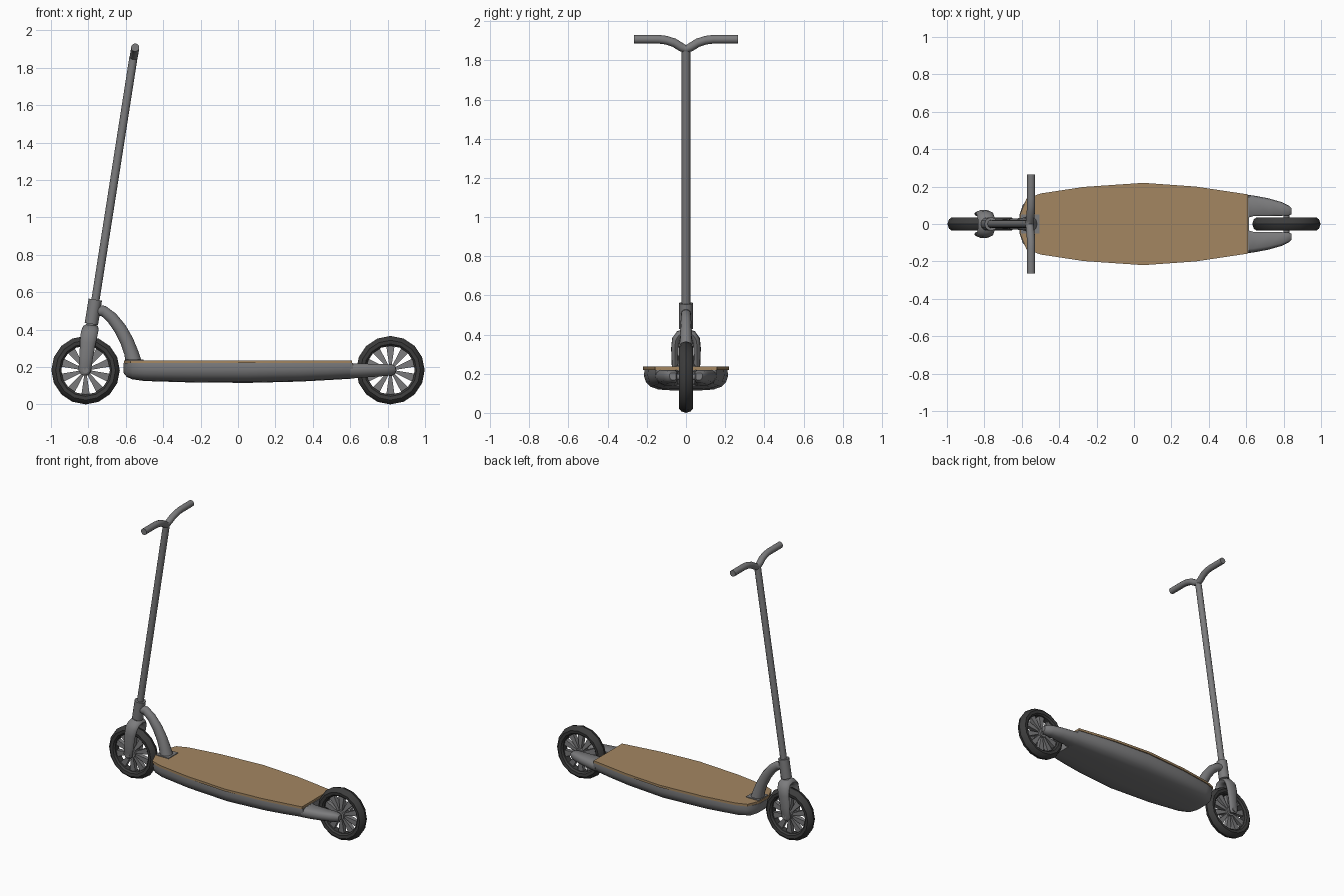
import bpy, bmesh, math
from mathutils import Vector

if "Cube" in bpy.data.objects:
    bpy.data.objects.remove(bpy.data.objects["Cube"])


def material(name, rgb):
    m = bpy.data.materials.new(name)
    m.use_nodes = True
    m.diffuse_color = (*rgb, 1)
    bsdf = next(n for n in m.node_tree.nodes if n.type == "BSDF_PRINCIPLED")
    bsdf.inputs["Base Color"].default_value = (*rgb, 1)
    return m


METAL = material("grey metal", (0.2, 0.2, 0.205))
RUBBER = material("dark rubber", (0.045, 0.045, 0.045))
WOOD = material("wood", (0.37, 0.24, 0.12))


def finish(name, bm, mat, angle=40):
    bmesh.ops.recalc_face_normals(bm, faces=bm.faces)
    mesh = bpy.data.meshes.new(name)
    bm.to_mesh(mesh)
    bm.free()
    mesh.materials.append(mat)
    ob = bpy.data.objects.new(name, mesh)
    bpy.context.collection.objects.link(ob)
    bpy.ops.object.select_all(action="DESELECT")
    ob.select_set(True)
    bpy.context.view_layer.objects.active = ob
    bpy.ops.object.shade_smooth_by_angle(angle=math.radians(angle))
    return ob


def loft(name, rings, mat, angle=40, closed=False):
    """Skin a row of equal point rings; cap the ends unless it closes on itself."""
    bm = bmesh.new()
    rows = [[bm.verts.new(p) for p in ring] for ring in rings]
    n = len(rows[0])
    pairs = list(zip(rows, rows[1:]))
    if closed:
        pairs.append((rows[-1], rows[0]))
    else:
        bm.faces.new(rows[0])
        bm.faces.new(rows[-1])
    for a, b in pairs:
        for i in range(n):
            j = (i + 1) % n
            bm.faces.new((a[i], a[j], b[j], b[i]))
    return finish(name, bm, mat, angle)


def tube(name, path, radii, side, sides=12, mat=METAL):
    """Sweep an ellipse: radii are (along side, across side) for each point."""
    pts = [Vector(p) for p in path]
    rings = []
    for i, p in enumerate(pts):
        t = (pts[min(i + 1, len(pts) - 1)] - pts[max(i - 1, 0)]).normalized()
        s = Vector(side)
        u = (s - t * s.dot(t)).normalized()
        v = t.cross(u)
        ru, rv = radii[i] if isinstance(radii, list) else (radii, radii)
        angles = [math.tau * k / sides for k in range(sides)]
        rings.append([p + u * ru * math.cos(a) + v * rv * math.sin(a) for a in angles])
    return loft(name, rings, mat)


# Wheels: lathed tyre, hub, axle and ten flared spokes
def wheel(name, cx, cz=0.183):
    half = [(0.13, 0.022), (0.14, 0.033), (0.16, 0.036), (0.175, 0.024)]
    profile = half + [(0.183, 0)] + [(r, -y) for r, y in reversed(half)]
    steps = 16
    rings = []
    for k in range(steps):
        a = math.tau * k / steps
        rings.append([(cx + r * math.sin(a), y, cz + r * math.cos(a)) for r, y in profile])
    loft(name + "_tyre", rings, RUBBER, 35, closed=True)
    tube(name + "_hub", [(cx, -0.03, cz), (cx, 0.03, cz)], 0.032, (1, 0, 0))
    tube(name + "_axle", [(cx, -0.07, cz), (cx, 0.07, cz)], 0.016, (1, 0, 0))
    bm = bmesh.new()
    for k in range(10):
        a = math.tau * k / 10
        out = Vector((math.sin(a), 0, math.cos(a)))
        across = Vector((out.z, 0, -out.x))
        ends = []
        for r, w, d in ((0.02, 0.006, 0.018), (0.136, 0.023, 0.012)):
            c = Vector((cx, 0, cz)) + out * r
            ends.append([bm.verts.new(c + across * w * s + Vector((0, d * t, 0)))
                         for s, t in ((1, 1), (-1, 1), (-1, -1), (1, -1))])
        for i in range(4):
            j = (i + 1) % 4
            bm.faces.new((ends[0][i], ends[0][j], ends[1][j], ends[1][i]))
        bm.faces.new(ends[0])
        bm.faces.new(ends[1])
    finish(name + "_spokes", bm, METAL, 20)


wheel("front_wheel", -0.815)
wheel("rear_wheel", 0.815)

# Wooden deck board
outline = [(-0.61, 0.05), (-0.575, 0.135), (-0.5, 0.163), (-0.27, 0.198),
           (0.05, 0.22), (0.33, 0.2), (0.61, 0.158)]
edge = outline + [(x, -y) for x, y in reversed(outline)]
loft("deck_board", [[(x, y, z) for x, y in edge] for z in (0.22, 0.236)], WOOD, 20)

# Hull below the board: x, half width, underside height
stations = [(-0.612, 0.05, 0.168), (-0.595, 0.1, 0.147), (-0.565, 0.138, 0.134),
            (-0.5, 0.16, 0.125), (-0.27, 0.194, 0.118), (0.05, 0.215, 0.115),
            (0.33, 0.196, 0.122), (0.48, 0.177, 0.13), (0.615, 0.155, 0.138)]
rings = []
for x, w, low in stations:
    h = 0.22 - low
    half = [(w * f, low + h * g) for f, g in
            ((0.35, 0), (0.65, 0.04), (0.84, 0.17), (0.95, 0.4), (1, 0.7), (0.985, 1))]
    rings.append([(x, y, z) for y, z in half] + [(x, -y, z) for y, z in reversed(half)])
loft("deck_hull", rings, METAL, 50)

# Rear prongs beside the wheel: x, inner y, outer y, bottom, top
prong = [(0.6, 0.03, 0.157, 0.138, 0.22), (0.64, 0.043, 0.152, 0.141, 0.218),
         (0.72, 0.044, 0.137, 0.147, 0.217), (0.79, 0.044, 0.117, 0.152, 0.216),
         (0.825, 0.045, 0.1, 0.156, 0.212), (0.843, 0.052, 0.085, 0.168, 0.203)]
for name, s in (("left_rear_prong", 1), ("right_rear_prong", -1)):
    rings = []
    for x, inner, outer, low, top in prong:
        w, h = outer - inner, top - low
        rings.append([(x, s * (inner + w * f), low + h * g) for f, g in
                      ((0, 0.1), (0.15, 0), (0.6, 0), (0.88, 0.2), (1, 0.55),
                       (0.95, 0.85), (0.8, 1), (0.1, 1), (0, 0.9))])
    loft(name, rings, METAL, 50)

# Front fork: one swept arch over the wheel
leg = [(-0.822, 0.052, 0.16), (-0.82, 0.054, 0.18), (-0.812, 0.056, 0.25),
       (-0.803, 0.057, 0.33), (-0.796, 0.051, 0.375), (-0.791, 0.034, 0.398)]
sizes = [(0.02, 0.01), (0.034, 0.016), (0.036, 0.017),
         (0.042, 0.019), (0.045, 0.021), (0.045, 0.022)]
path = leg + [(-0.789, 0, 0.408)] + [(x, -y, z) for x, y, z in reversed(leg)]
tube("front_fork", path, sizes + [(0.044, 0.024)] + sizes[::-1], (1, 0, 0))

# Head tube, steering tube and curved handlebar
tube("fork_stem", [(-0.79, 0, 0.4), (-0.775, 0, 0.46)], 0.027, (0, 1, 0))
tube("head_tube", [(-0.784, 0, 0.43), (-0.763, 0, 0.56)], 0.036, (0, 1, 0))
tube("steering_tube", [(-0.765, 0, 0.54), (-0.559, 0, 1.855)], 0.022, (0, 1, 0))
arm = [(-0.55, 0.265, 1.908), (-0.55, 0.14, 1.908), (-0.55, 0.1, 1.903),
       (-0.552, 0.06, 1.89), (-0.556, 0.025, 1.868)]
bar = arm + [(-0.558, 0, 1.856)] + [(x, -y, z) for x, y, z in reversed(arm)]
tube("handlebar", bar, 0.022, (1, 0, 0))

# Arched neck from the head tube to the deck, with its foot plate
neck = [(-0.775, 0, 0.505), (-0.72, 0, 0.5), (-0.675, 0, 0.464), (-0.63, 0, 0.405),
        (-0.595, 0, 0.34), (-0.572, 0, 0.28), (-0.556, 0, 0.22)]
sizes = [(0.026, 0.028), (0.026, 0.029), (0.027, 0.031), (0.03, 0.034),
         (0.033, 0.036), (0.038, 0.038), (0.046, 0.043)]
tube("neck", neck, sizes, (0, 1, 0))
plate = [(-0.605, -0.052), (-0.505, -0.052), (-0.505, 0.052), (-0.605, 0.052)]
loft("neck_foot", [[(x, y, z) for x, y in plate] for z in (0.21, 0.241)], METAL)
